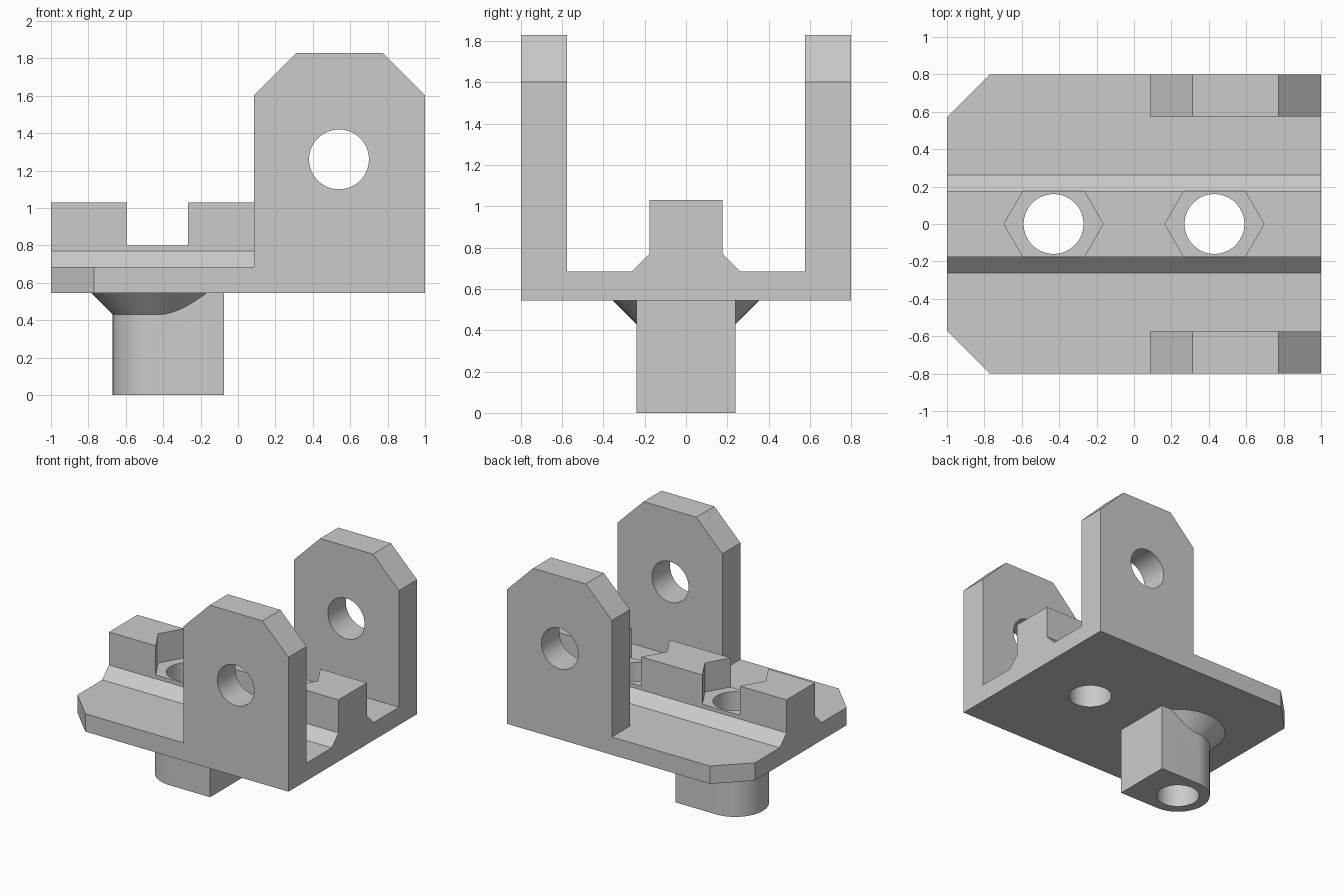
import bpy
import bmesh
from math import sin, cos, radians
from mathutils import Matrix

cube = bpy.data.objects.get("Cube")
if cube:
    bpy.data.objects.remove(cube, do_unlink=True)

grey = bpy.data.materials.new("light_grey")
grey.use_nodes = True
grey.diffuse_color = (0.6, 0.6, 0.6, 1)
grey.node_tree.nodes["Principled BSDF"].inputs["Base Color"].default_value = (0.6, 0.6, 0.6, 1)

SEGMENTS = 64
BOLT_X = 0.43                # both bolt holes sit at +/- this x
BOTTOM, TOP = 0.545, 0.685   # plate faces
HALF_Y = 0.8
HOLE_R = 0.16


def add_object(name, bm):
    bm.normal_update()
    bmesh.ops.recalc_face_normals(bm, faces=bm.faces)
    mesh = bpy.data.meshes.new(name)
    bm.to_mesh(mesh)
    bm.free()
    mesh.materials.append(grey)
    obj = bpy.data.objects.new(name, mesh)
    bpy.context.collection.objects.link(obj)
    return obj


def prism(name, outline, axis, start, end):
    """Closed prism from a 2D outline along x (y, z), y (x, z) or z (x, y)."""
    place = {"x": lambda a, b, t: (t, a, b),
             "y": lambda a, b, t: (a, t, b),
             "z": lambda a, b, t: (a, b, t)}[axis]
    bm = bmesh.new()
    near, far = [[bm.verts.new(place(a, b, t)) for a, b in outline] for t in (start, end)]
    bm.faces.new(near[::-1])
    bm.faces.new(far)
    for i in range(len(outline)):
        bm.faces.new((near[i - 1], near[i], far[i], far[i - 1]))
    return add_object(name, bm)


def arc(cx, cy, r, steps, first=0, sweep=360):
    count = steps if sweep == 360 else steps + 1
    angles = [radians(first + sweep * i / steps) for i in range(count)]
    return [(cx + r * cos(a), cy + r * sin(a)) for a in angles]


def combine(target, tool, operation):
    mod = target.modifiers.new(operation.title(), "BOOLEAN")
    mod.operation = operation
    mod.solver = "EXACT"
    mod.object = tool
    bpy.context.view_layer.objects.active = target
    bpy.ops.object.modifier_apply(modifier=mod.name)
    bpy.data.objects.remove(tool, do_unlink=True)


# Channel section: plate, two side walls and the central rib
half_section = [(HALF_Y, BOTTOM), (HALF_Y, 1.9), (0.575, 1.9), (0.575, TOP),
                (0.262, TOP), (0.177, 0.77), (0.177, 1.03)]
bracket = prism("mounting_bracket",
                half_section + [(-y, z) for y, z in reversed(half_section)], "x", -1, 1)

# Trim the walls to chamfered lugs and chamfer the plate corners
lug_trim = [(-1.1, TOP), (0.086, TOP), (0.086, 1.603), (0.313, 1.83), (0.773, 1.83),
            (1, 1.603), (1.1, 1.503), (1.1, 2), (-1.1, 2)]
for side in (-1, 1):
    combine(bracket, prism("lug_trim", lug_trim, "y", side * 0.575, side * 0.9), "DIFFERENCE")
    corner = [(-1.1, side * 0.47), (-0.67, side * 0.9), (-1.1, side * 0.9)]
    combine(bracket, prism("corner_trim", corner, "z", 0.4, 1), "DIFFERENCE")

# Boss underneath, rounded on one end and square on the other
boss_r, flare_r, square_x = 0.24, 0.355, -0.075
boss = prism("boss", arc(-BOLT_X, 0, boss_r, SEGMENTS // 2, 90, 180)
             + [(square_x, -boss_r), (square_x, boss_r)], "z", 0, 0.6)
combine(bracket, boss, "UNION")

# Conical flare where the boss meets the plate, sunk into both
sink = 0.02
depth = flare_r - boss_r
bm = bmesh.new()
bmesh.ops.create_cone(bm, cap_ends=True, segments=SEGMENTS, radius1=boss_r - sink,
                      radius2=flare_r + sink, depth=depth + 2 * sink,
                      matrix=Matrix.Translation((-BOLT_X, 0, BOTTOM - depth / 2)))
combine(bracket, add_object("flare", bm), "UNION")

# Hexagonal nut pockets and bolt holes
for x in (-BOLT_X, BOLT_X):
    combine(bracket, prism("nut_pocket", arc(x, 0, 0.265, 6), "z", 0.8, 1.2), "DIFFERENCE")
    combine(bracket, prism("bolt_hole", arc(x, 0, HOLE_R, SEGMENTS), "z", -0.2, 1.2), "DIFFERENCE")

# Cross hole through both lugs
combine(bracket, prism("pin_hole", arc(0.54, 1.26, HOLE_R, SEGMENTS), "y", -1, 1), "DIFFERENCE")

bpy.ops.object.select_all(action="DESELECT")
bracket.select_set(True)
bpy.context.view_layer.objects.active = bracket
bpy.ops.object.shade_smooth_by_angle(angle=radians(30))
